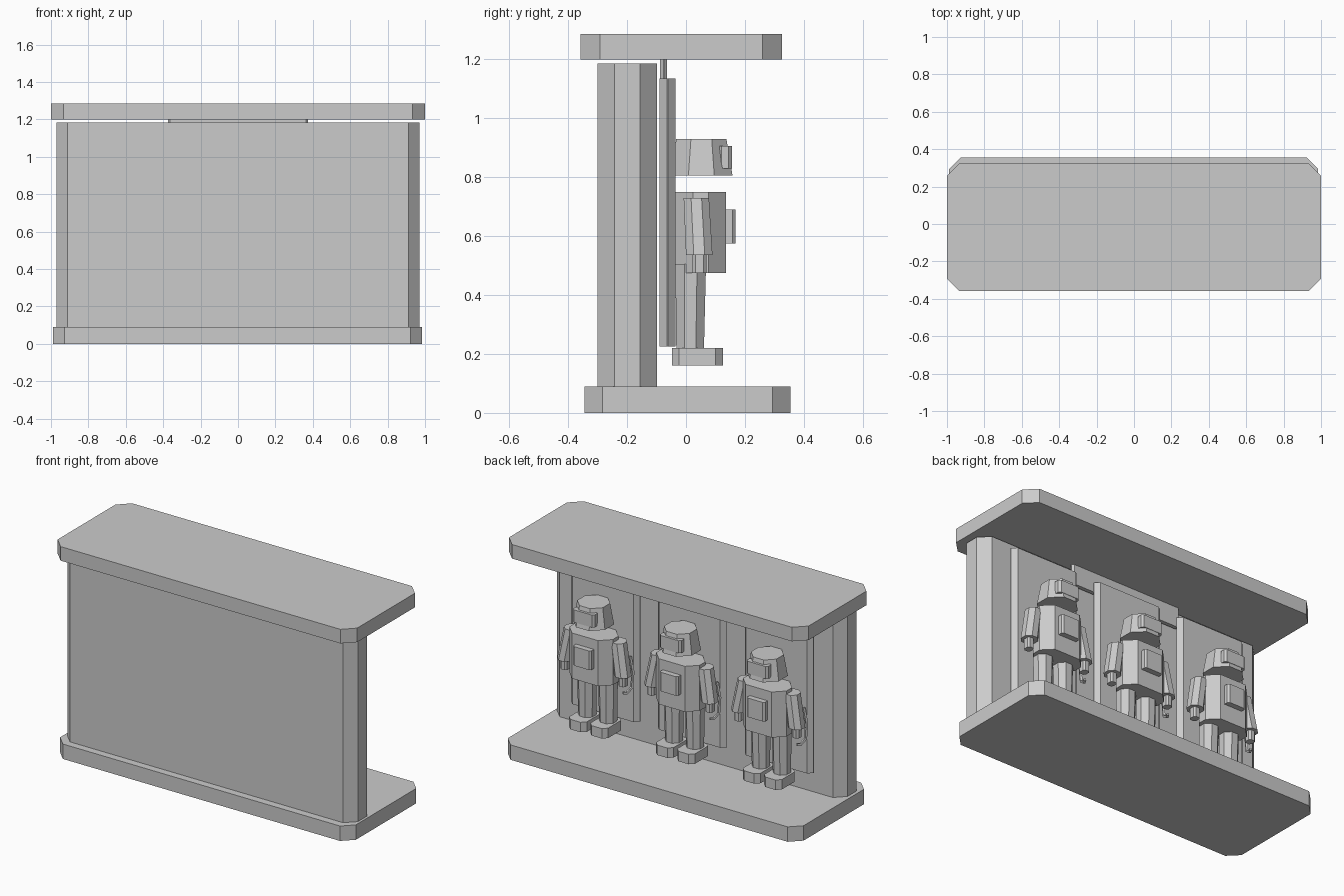
import bpy, bmesh, math
from mathutils import Matrix, Vector

default = bpy.data.objects.get("Cube")
if default:
    bpy.data.objects.remove(default, do_unlink=True)

grey = bpy.data.materials.new("plain_grey")
grey.use_nodes = True
grey.diffuse_color = (0.6, 0.6, 0.6, 1)
grey.node_tree.nodes["Principled BSDF"].inputs["Base Color"].default_value = (0.6, 0.6, 0.6, 1)


def finish(name, bm):
    bmesh.ops.recalc_face_normals(bm, faces=bm.faces[:])
    mesh = bpy.data.meshes.new(name)
    bm.to_mesh(mesh)
    bm.free()
    mesh.materials.append(grey)
    obj = bpy.data.objects.new(name, mesh)
    bpy.context.collection.objects.link(obj)


def slab(name, x, y, z, chamfer):
    """Box between (min, max) pairs, with its four upright edges chamfered."""
    bm = bmesh.new()
    bmesh.ops.create_cube(bm, size=1)
    for v in bm.verts:
        v.co = [r[0] + (c + 0.5) * (r[1] - r[0]) for r, c in zip((x, y, z), v.co)]
    upright = [e for e in bm.edges
               if abs(e.verts[0].co.z - e.verts[1].co.z) > 0.001]
    bmesh.ops.bevel(bm, geom=upright, offset=chamfer, segments=1, affect='EDGES')
    finish(name, bm)


def limb(name, bottom, top, r_bottom, r_top):
    """Eight-sided tapered prism leaning from bottom to top; radii are to the flats."""
    bm = bmesh.new()
    a, b = Vector(bottom), Vector(top)
    k = 1 / math.cos(math.pi / 8)
    bmesh.ops.create_cone(bm, cap_ends=True, segments=8, radius1=r_bottom * k,
                          radius2=r_top * k, depth=b.z - a.z,
                          matrix=Matrix.Rotation(math.pi / 8, 4, 'Z'))
    for v in bm.verts:
        end = b if v.co.z > 0 else a
        v.co = (v.co.x + end.x, v.co.y + end.y, end.z)
    finish(name, bm)


def rod(name, points, radius):
    """Thin bent rod through a few points."""
    curve = bpy.data.curves.new(name, 'CURVE')
    curve.dimensions = '3D'
    curve.bevel_depth = radius
    curve.bevel_resolution = 0
    curve.use_fill_caps = True
    line = curve.splines.new('POLY')
    line.points.add(len(points) - 1)
    for p, co in zip(line.points, points):
        p.co = (*co, 1)
    line.use_smooth = False
    curve.materials.append(grey)
    obj = bpy.data.objects.new(name, curve)
    bpy.context.collection.objects.link(obj)


# Display stand
slab("base", (-0.99, 0.985), (-0.345, 0.355), (0, 0.09), 0.062)
slab("roof", (-1, 1), (-0.358, 0.325), (1.2, 1.285), 0.066)
slab("wall", (-0.97, 0.97), (-0.3, -0.098), (0.09, 1.185), 0.058)
slab("sign_plate", (-0.375, 0.375), (-0.088, -0.064), (1.08, 1.2), 0.011)


def figure(n, cx):
    """Blocky standing figure on its own backing panel, facing +y."""
    def span(a, b):
        return (cx + a, cx + b)

    slab(f"panel_{n}", span(-0.23, 0.23), (-0.09, -0.035), (0.225, 1.135), 0.026)
    slab(f"torso_{n}", span(-0.145, 0.145), (-0.035, 0.135), (0.475, 0.75), 0.058)
    slab(f"chest_pack_{n}", span(-0.06, 0.06), (0.12, 0.168), (0.575, 0.69), 0.01)
    limb(f"head_{n}", (cx, 0.052, 0.805), (cx, 0.052, 0.93), 0.106, 0.085)
    slab(f"visor_{n}", span(-0.072, 0.072), (0.108, 0.156), (0.83, 0.905), 0.012)

    for side, sign in (("left", 1), ("right", -1)):
        def mirrored(a, b):
            return tuple(sorted((cx + sign * a, cx + sign * b)))

        slab(f"{side}_foot_{n}", mirrored(0.012, 0.13), (-0.048, 0.125), (0.16, 0.22), 0.025)
        limb(f"{side}_leg_{n}", (cx + sign * 0.07, 0.014, 0.22),
             (cx + sign * 0.07, 0.016, 0.505), 0.047, 0.052)
        limb(f"{side}_arm_{n}", (cx + sign * 0.19, 0.045, 0.535),
             (cx + sign * 0.155, 0.035, 0.73), 0.045, 0.043)
        slab(f"{side}_hand_{n}", mirrored(0.172, 0.215), (0.022, 0.07), (0.475, 0.55), 0.01)

    # Bent handle hanging beside the right hand
    rod(f"handle_{n}", [(cx - 0.2, -0.01, 0.63), (cx - 0.215, -0.015, 0.54),
                        (cx - 0.215, -0.005, 0.45), (cx - 0.205, 0.03, 0.425),
                        (cx - 0.195, 0.05, 0.43)], 0.009)


for n, cx in enumerate((-0.58, 0, 0.58), 1):
    figure(n, cx)
